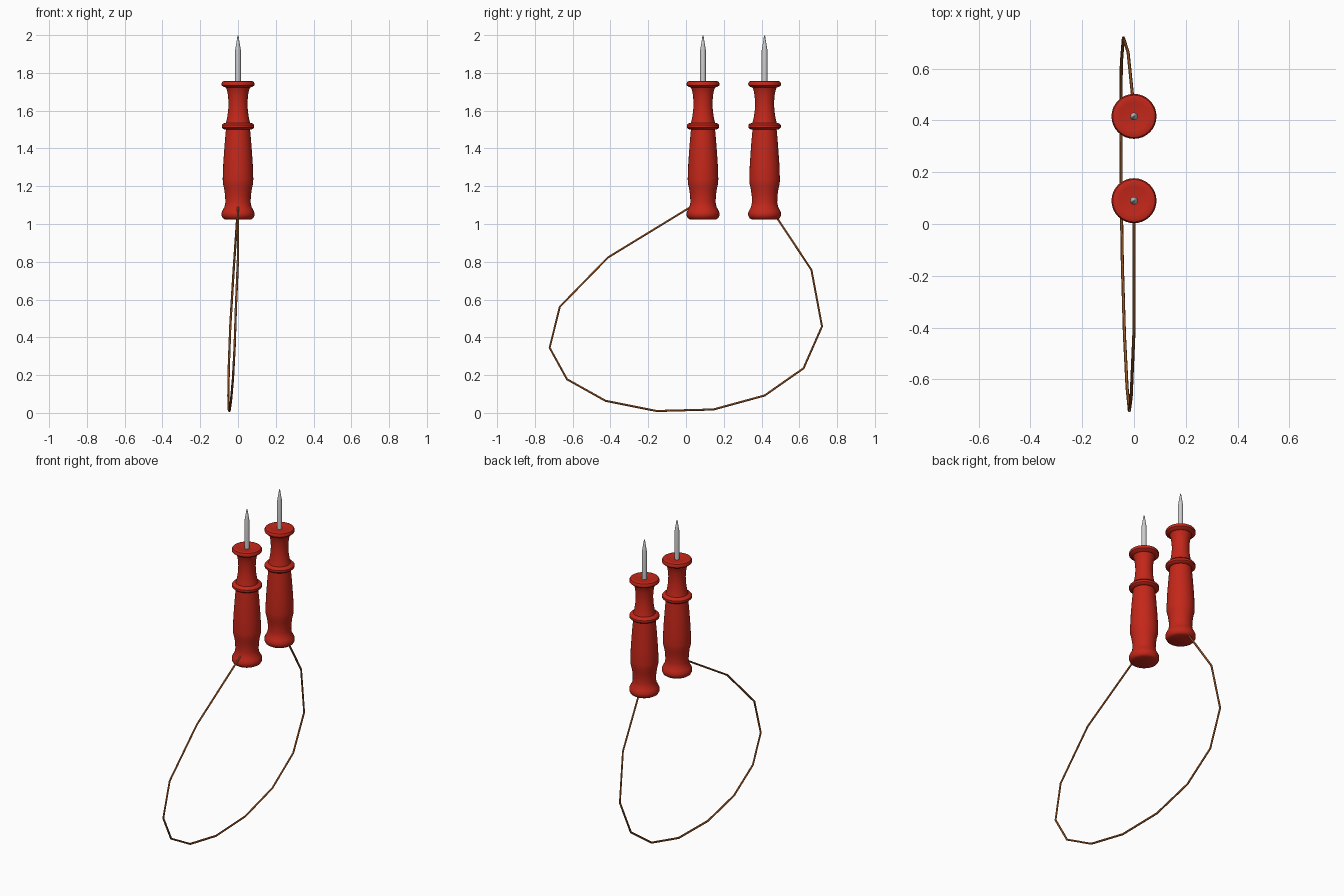
import bpy, bmesh, math

if "Cube" in bpy.data.objects:
    bpy.data.objects.remove(bpy.data.objects["Cube"])


def material(name, color):
    m = bpy.data.materials.new(name)
    m.diffuse_color = color
    m.use_nodes = True
    m.node_tree.nodes["Principled BSDF"].inputs["Base Color"].default_value = m.diffuse_color
    return m


def lathe(name, profile, y, sides, mat=None):
    """Spin an (r, z) profile around a vertical axis; r = 0 makes a pole."""
    bm = bmesh.new()
    verts = [bm.verts.new((r, 0, z)) for r, z in profile]
    edges = [bm.edges.new(p) for p in zip(verts, verts[1:])]
    bmesh.ops.spin(bm, geom=verts + edges, cent=(0, 0, 0), axis=(0, 0, 1),
                   angle=math.tau, steps=sides, use_merge=True)
    bmesh.ops.remove_doubles(bm, verts=bm.verts, dist=1e-5)
    bmesh.ops.recalc_face_normals(bm, faces=bm.faces)
    me = bpy.data.meshes.new(name)
    bm.to_mesh(me)
    bm.free()
    ob = bpy.data.objects.new(name, me)
    ob.location.y = y
    bpy.context.collection.objects.link(ob)
    if mat:
        me.materials.append(mat)
    bpy.ops.object.select_all(action='DESELECT')
    ob.select_set(True)
    bpy.context.view_layer.objects.active = ob
    bpy.ops.object.shade_smooth_by_angle(angle=math.radians(40))
    return ob


red = material("red_plastic", (0.55, 0.02, 0.01, 1))
copper = material("copper", (0.45, 0.14, 0.03, 1))

# Turned handle: bottom flange, swelling grip, guard ring, waist, top flange
handle_profile = [
    (0, 1.025), (0.070, 1.025), (0.080, 1.031), (0.087, 1.045), (0.087, 1.060),
    (0.080, 1.075), (0.071, 1.092), (0.067, 1.115), (0.068, 1.150),
    (0.073, 1.185), (0.080, 1.215), (0.081, 1.240), (0.078, 1.320),
    (0.071, 1.420), (0.064, 1.500), (0.078, 1.502), (0.086, 1.510),
    (0.086, 1.523), (0.078, 1.532), (0.064, 1.536), (0.058, 1.560),
    (0.052, 1.600), (0.050, 1.640), (0.053, 1.680), (0.058, 1.708),
    (0.064, 1.722), (0.078, 1.727), (0.086, 1.734), (0.087, 1.744),
    (0.082, 1.754), (0.072, 1.758), (0.055, 1.755), (0, 1.750)]

# Steel pin with a tapered point
pin_profile = [(0, 1.70), (0.015, 1.70), (0.015, 1.92), (0.003, 1.995), (0, 2.0)]

for side, y in (("front", 0.09), ("back", 0.416)):
    lathe(side + "_handle", handle_profile, y, 32, red)
    lathe(side + "_pin", pin_profile, y, 12)

# Loose wire loop joining both handles
path = [
    (0, 0.09, 1.13), (0, -0.413, 0.823), (-0.011, -0.668, 0.562),
    (-0.018, -0.722, 0.345), (-0.027, -0.630, 0.178), (-0.037, -0.426, 0.064),
    (-0.045, -0.155, 0.010), (-0.050, 0.145, 0.018), (-0.051, 0.416, 0.092),
    (-0.049, 0.622, 0.236), (-0.041, 0.720, 0.458), (-0.023, 0.664, 0.757),
    (-0.004, 0.480, 1.035), (0, 0.416, 1.130)]
curve = bpy.data.curves.new("wire", 'CURVE')
curve.dimensions = '3D'
curve.bevel_depth = 0.006
curve.bevel_resolution = 1
curve.use_fill_caps = True
spline = curve.splines.new('POLY')
spline.points.add(len(path) - 1)
for p, co in zip(spline.points, path):
    p.co = (*co, 1)
curve.materials.append(copper)
wire = bpy.data.objects.new("wire", curve)
bpy.context.collection.objects.link(wire)
bpy.ops.object.select_all(action='DESELECT')
wire.select_set(True)
bpy.context.view_layer.objects.active = wire
bpy.ops.object.convert(target='MESH')
bpy.ops.object.shade_smooth_by_angle(angle=math.radians(50))
